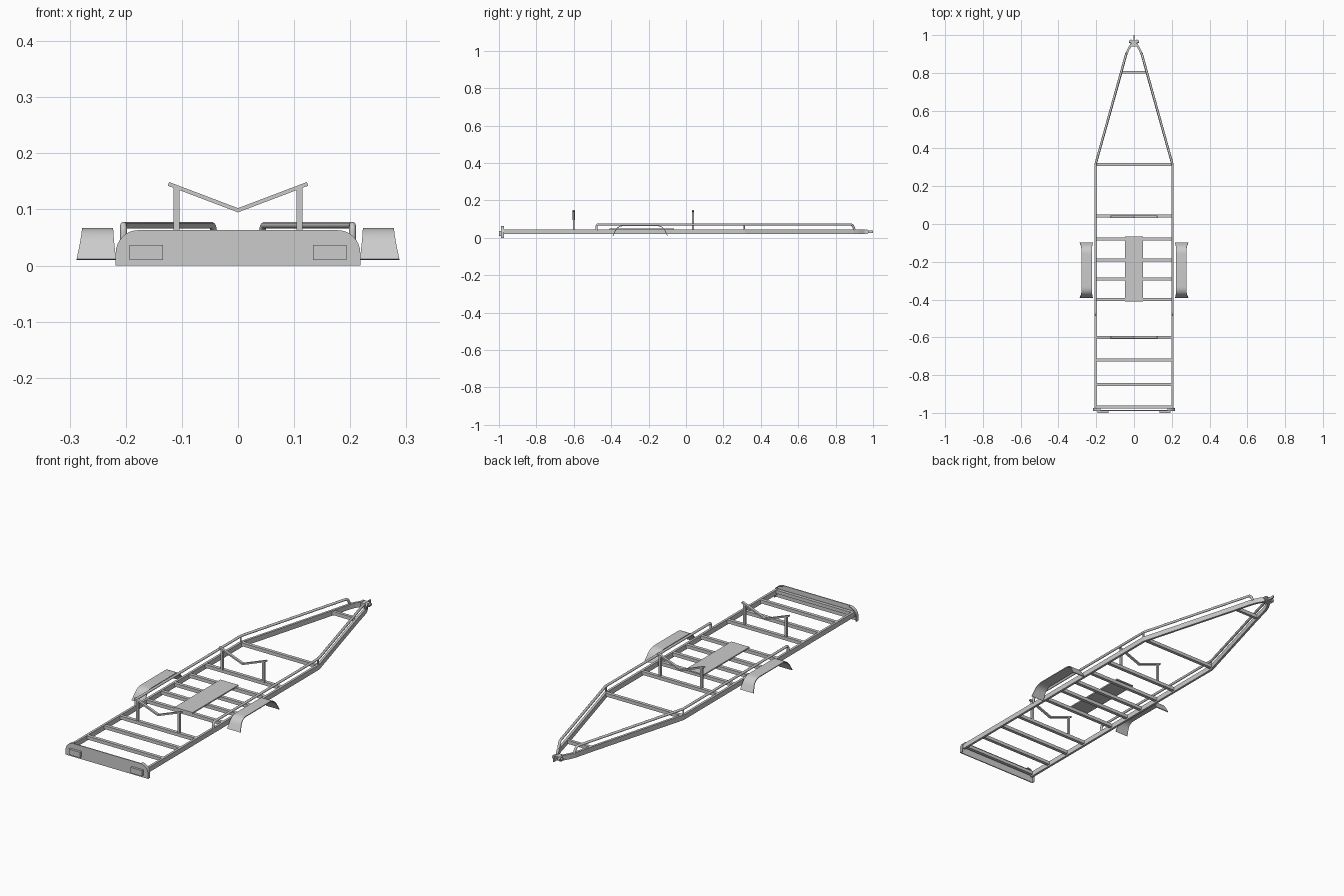
import bpy, bmesh, math
from mathutils import Vector

if "Cube" in bpy.data.objects:
    bpy.data.objects.remove(bpy.data.objects["Cube"])


def finish(name, bm, smooth=False):
    bmesh.ops.recalc_face_normals(bm, faces=bm.faces)
    me = bpy.data.meshes.new(name)
    bm.to_mesh(me)
    bm.free()
    ob = bpy.data.objects.new(name, me)
    bpy.context.collection.objects.link(ob)
    if smooth:
        bpy.ops.object.select_all(action='DESELECT')
        ob.select_set(True)
        bpy.context.view_layer.objects.active = ob
        bpy.ops.object.shade_smooth_by_angle(angle=math.radians(35))
    return ob


def mirror_x(ob):
    m = ob.modifiers.new("mirror", 'MIRROR')
    m.use_axis = (True, False, False)
    return ob


def box(name, x, y, z):
    bm = bmesh.new()
    bmesh.ops.create_cube(bm, size=1)
    for v in bm.verts:
        v.co = [a[0] + (c + .5) * (a[1] - a[0]) for a, c in zip((x, y, z), v.co)]
    return finish(name, bm)


def loft(name, rings, smooth=False):
    # skin a series of closed rings and cap both ends
    bm = bmesh.new()
    rows = [[bm.verts.new(p) for p in r] for r in rings]
    n = len(rows[0])
    for a, b in zip(rows, rows[1:]):
        for i in range(n):
            bm.faces.new((a[i], a[(i + 1) % n], b[(i + 1) % n], b[i]))
    bm.faces.new(rows[0])
    bm.faces.new(rows[-1])
    return finish(name, bm, smooth)


def offsets(path):
    # mitred side vector at each point of a 2D path
    path = [Vector(p) for p in path]
    out = []
    for i in range(len(path)):
        d = [(path[j + 1] - path[j]).normalized() for j in (i - 1, i) if 0 <= j < len(path) - 1]
        t = (d[0] + d[-1]).normalized()
        out.append(Vector((t.y, -t.x)) / t.dot(d[0]))
    return list(zip(path, out))


def fillet(pts, r, steps=6):
    # round the inner corners of a polyline
    pts = [Vector(p) for p in pts]
    out = [pts[0]]
    for a, b, c in zip(pts, pts[1:], pts[2:]):
        p, q = b + (a - b).normalized() * r, b + (c - b).normalized() * r
        for k in range(steps + 1):
            t = k / steps
            out.append(p * (1 - t) ** 2 + b * 2 * t * (1 - t) + q * t * t)
    return out + [pts[-1]]


def tube(name, pts, r):
    cu = bpy.data.curves.new(name, 'CURVE')
    cu.dimensions = '3D'
    cu.bevel_depth = r
    cu.bevel_resolution = 3
    cu.use_fill_caps = True
    sp = cu.splines.new('POLY')
    sp.points.add(len(pts) - 1)
    for p, c in zip(sp.points, pts):
        p.co = (*c, 1)
    sp.use_smooth = True
    ob = bpy.data.objects.new(name, cu)
    bpy.context.collection.objects.link(ob)


def cylinder(name, loc, r, depth, axis):
    bm = bmesh.new()
    bmesh.ops.create_cone(bm, cap_ends=True, segments=24, radius1=r, radius2=r, depth=depth)
    q = Vector((0, 0, 1)).rotation_difference(Vector(axis))
    for v in bm.verts:
        v.co = q @ v.co + Vector(loc)
    return finish(name, bm, True)


# main side rails running forward into the drawbar
Z0, Z1 = .021, .045
plan = [(.203, -.978), (.203, .315), (.07, .79), (.042, .895), (.031, .922), (.012, .955)]
w = .0055
mirror_x(loft("side_rail", [[(*(p - n * w), Z0), (*(p + n * w), Z0), (*(p + n * w), Z1), (*(p - n * w), Z1)]
                            for p, n in offsets(plan)]))

# cross members
for i, y in enumerate((.315, .043, -.08, -.19, -.29, -.40, -.60, -.72, -.85, -.97)):
    box(f"cross_member_{i}", (-.2, .2), (y - .008, y + .008), (.028, .044))
box("drawbar_brace", (-.066, .066), (.797, .811), (.026, .043))

# round upper rails with posts
for s, side in ((-1, "left"), (1, "right")):
    pts = [(.204, -.478, .04), (.204, -.478, .072), (.204, .315, .072),
           (.0445, .889, .072), (.0405, .903, .04)]
    pts = fillet([(s * x, y, z) for x, y, z in pts], .013)
    tube(f"upper_rail_{side}", pts, .006)
    cylinder(f"upper_rail_post_{side}", (s * .204, .312, .057), .004, .03, (0, 0, 1))

# V-shaped hull cradles on posts
for tag, y in (("front", -.60), ("rear", .038)):
    line = offsets([(-.124, .1455), (0, .0985), (.124, .1455)])
    loft(f"cradle_vee_{tag}", [[(p.x + s * n.x * .0035, yy, p.y + s * n.y * .0035)
                                for s, yy in ((1, y - .006), (1, y + .006), (-1, y + .006), (-1, y - .006))]
                               for p, n in line])
    mirror_x(box(f"cradle_post_{tag}", (.104, .115), (y - .005, y + .005), (.04, .139)))

# centre walkway plate
box("walkway_plate", (-.048, .048), (-.41, -.065), (.044, .05))

# flared wheel guards, thin shells
arch = fillet([(-.393, .012), (-.366, .067), (-.124, .067), (-.097, .012)], .034, 8)
rings = []
for p, n in offsets(arch):
    f = max(0.0, 1 - (p.y - .012) / .055) ** 1.3
    xi, xo = .2225 - .005 * f, .278 + .0095 * f
    q = p + n * .004
    rings.append([(xi, *p), (xo, *p), (xo, *q), (xi, *q)])
mirror_x(loft("wheel_guard", rings, True))

# tail board with a return rim around the ends
prof = [(.218, 0), (.218, .022)]
for k in range(1, 9):
    a = k / 8 * math.pi / 2
    prof.append((.178 + .04 * math.cos(a), .022 + .041 * math.sin(a)))
full = prof + [(-x, z) for x, z in reversed(prof)]
loft("tail_board", [[(x, y, z) for x, z in full] for y in (-.989, -.984)], True)
rim = offsets(prof)
mirror_x(loft("tail_board_rim", [[(p.x, -.985, p.y), (p.x, -.973, p.y),
                                  (p.x - n.x * .004, -.973, p.y - n.y * .004),
                                  (p.x - n.x * .004, -.985, p.y - n.y * .004)] for p, n in rim], True))
mirror_x(box("tail_lamp", (.134, .193), (-1, -.988), (.01, .037)))

# coupling: neck, cross pin, collars and tip
box("coupling_neck", (-.012, .012), (.94, .972), (.024, .042))
cylinder("coupling_pin", (0, .965, .033), .006, .054, (1, 0, 0))
mirror_x(cylinder("coupling_collar", (.016, .965, .033), .012, .007, (1, 0, 0)))
box("coupling_tip", (-.003, .003), (.97, 1), (.027, .039))
